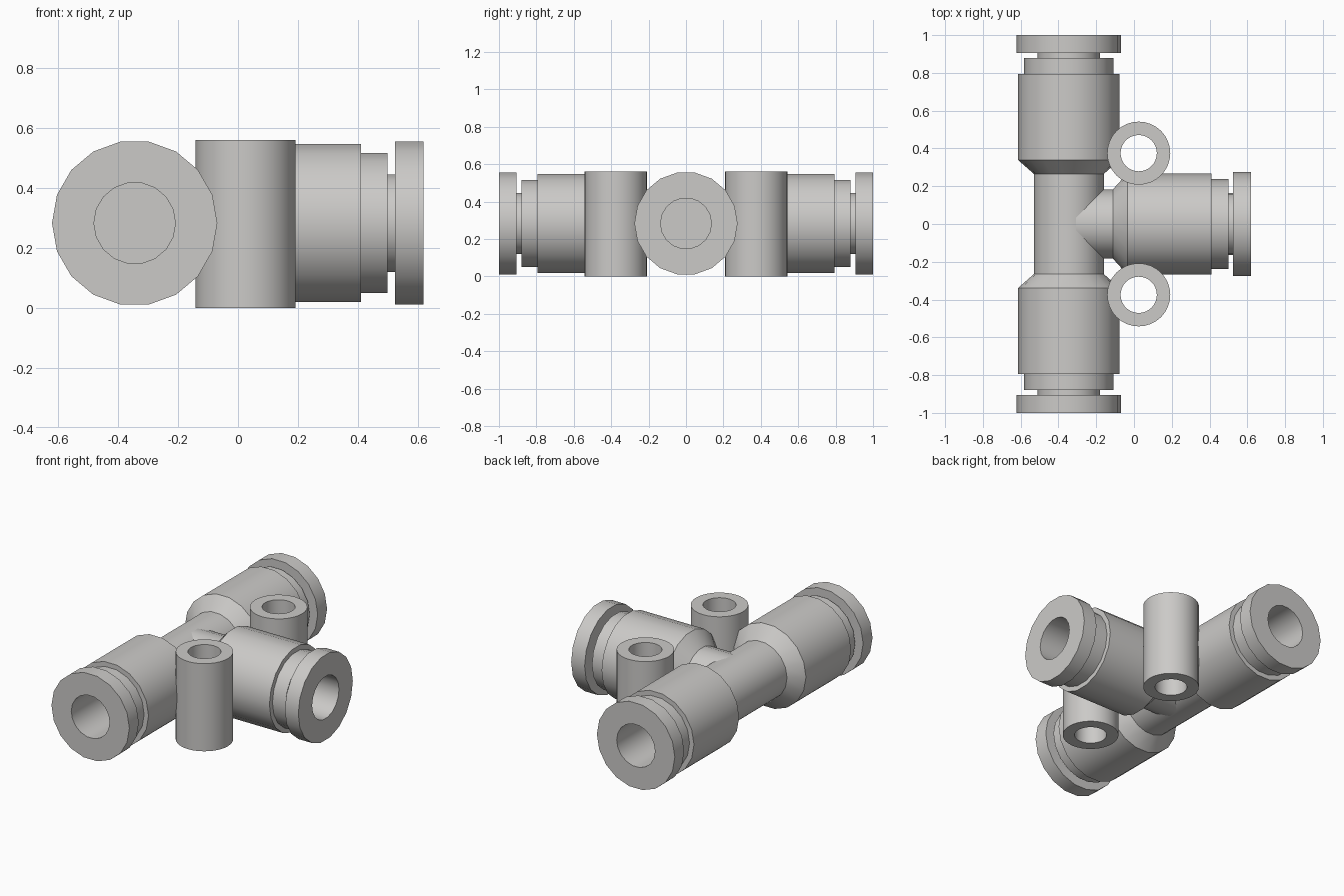
import bpy, bmesh, math
from mathutils import Matrix

if "Cube" in bpy.data.objects:
    bpy.data.objects.remove(bpy.data.objects["Cube"])

plastic = bpy.data.materials.new("light_grey_plastic")
plastic.diffuse_color = (0.60, 0.59, 0.575, 1)
plastic.use_nodes = True
plastic.node_tree.nodes["Principled BSDF"].inputs["Base Color"].default_value = plastic.diffuse_color

CZ = 0.283      # height of the tube axes
RUN_X = -0.345  # x of the straight run


def lathe(name, profile, sides, matrix, closed=False):
    """Spin (radius, height) points round local z; radius 0 makes a pole."""
    bm = bmesh.new()
    rings = []
    for r, h in profile:
        n = sides if r > 0 else 1
        rings.append([bm.verts.new((r * math.cos(2 * math.pi * i / sides),
                                    r * math.sin(2 * math.pi * i / sides), h)) for i in range(n)])
    pairs = list(zip(rings, rings[1:]))
    if closed:
        pairs.append((rings[-1], rings[0]))
    for a, b in pairs:
        for i in range(sides):
            j = (i + 1) % sides
            loop = [a[i % len(a)], a[j % len(a)], b[j % len(b)], b[i % len(b)]]
            bm.faces.new(list(dict.fromkeys(loop)))
    bmesh.ops.recalc_face_normals(bm, faces=bm.faces)
    bm.transform(matrix)
    mesh = bpy.data.meshes.new(name)
    bm.to_mesh(mesh)
    bm.free()
    mesh.materials.append(plastic)
    obj = bpy.data.objects.new(name, mesh)
    bpy.context.collection.objects.link(obj)
    bpy.ops.object.select_all(action='DESELECT')
    obj.select_set(True)
    bpy.context.view_layer.objects.active = obj
    bpy.ops.object.shade_smooth_by_angle(angle=math.radians(30))
    return obj


def socket(end, body_end, cone_start, cone_end, neck_r):
    """Neck, cone, body, step, groove, release collar and blind bore."""
    return [(neck_r, cone_start), (0.268, cone_end), (0.268, body_end),
            (0.237, body_end), (0.237, end - 0.12), (0.165, end - 0.12),
            (0.165, end - 0.095), (0.276, end - 0.095), (0.276, end),
            (0.136, end), (0.136, end - 0.42), (0, end - 0.42)]


# straight run with a socket at both ends
half = socket(1.0, 0.795, 0.265, 0.338, 0.185)
profile = [(r, -h) for r, h in reversed(half)] + half
lathe("straight_run", profile, 18,
      Matrix.Translation((RUN_X, 0, CZ)) @ Matrix.Rotation(math.radians(-90), 4, 'X'))

# side branch, its neck reaching into the run
branch = [(0, RUN_X), (0.183, RUN_X)] + socket(0.62, 0.41, -0.112, -0.035, 0.183)
lathe("side_branch", branch, 18,
      Matrix.Translation((0, 0, CZ)) @ Matrix.Rotation(math.radians(90), 4, 'Z')
      @ Matrix.Rotation(math.radians(90), 4, 'X') @ Matrix.Rotation(0, 4, 'Z'))

# two upright mounting sleeves with through holes
for label, side in (("front", -1), ("back", 1)):
    lathe(label + "_mounting_sleeve",
          [(0.167, 0), (0.167, 0.561), (0.096, 0.561), (0.096, 0)], 32,
          Matrix.Translation((0.025, side * 0.375, 0)), closed=True)
